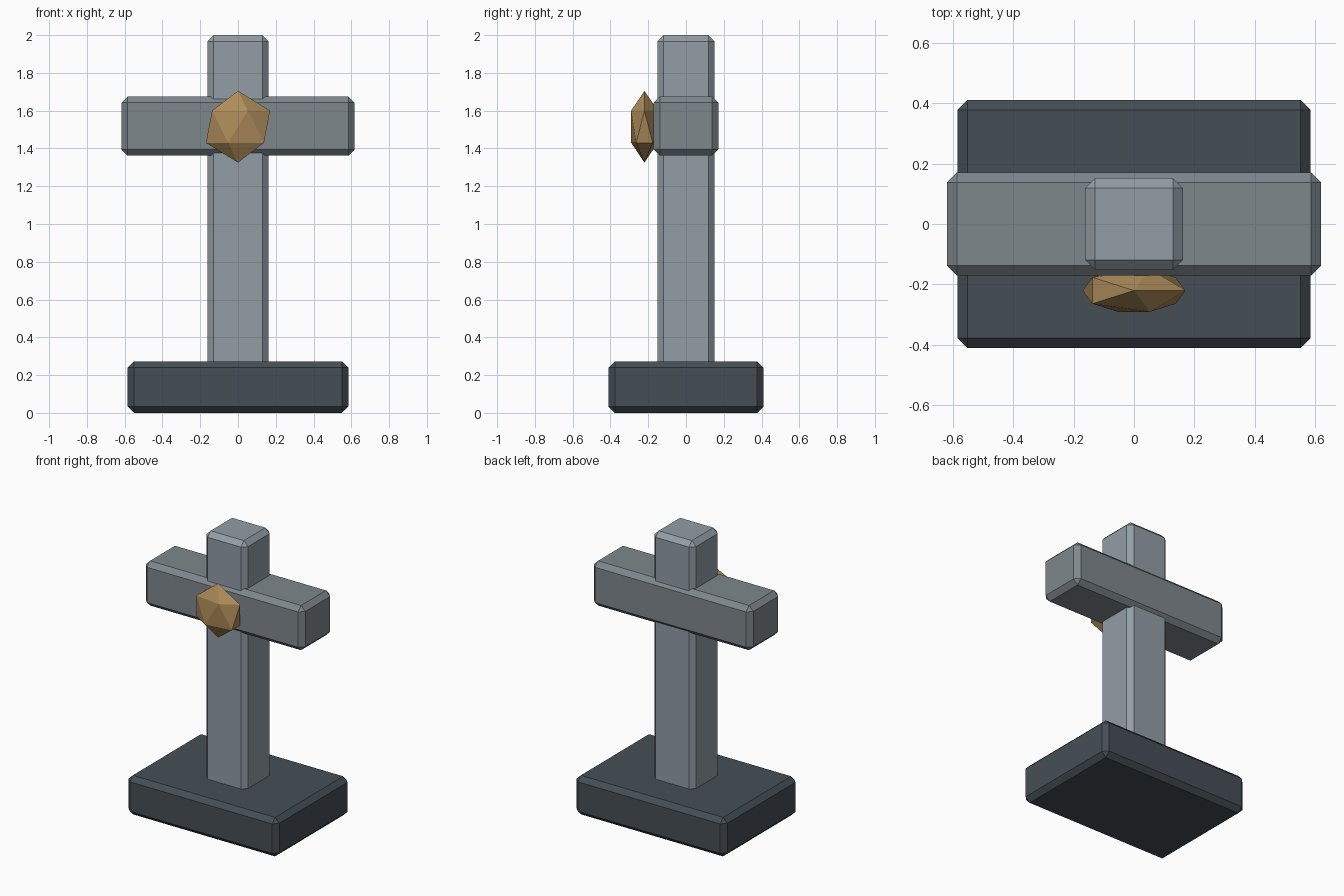
import bpy

if "Cube" in bpy.data.objects:
    bpy.data.objects.remove(bpy.data.objects["Cube"])


def paint(obj, rgb):
    mat = bpy.data.materials.new(obj.name + "_colour")
    mat.diffuse_color = (*rgb, 1.0)
    mat.use_nodes = True
    mat.node_tree.nodes["Principled BSDF"].inputs["Base Color"].default_value = mat.diffuse_color
    obj.data.materials.append(mat)


def block(name, width, depth, z0, z1, rgb, chamfer=0.033):
    """Chamfered box centred on x = y = 0."""
    bpy.ops.mesh.primitive_cube_add(size=1, location=(0, 0, (z0 + z1) / 2))
    obj = bpy.context.object
    obj.name = name
    obj.scale = (width, depth, z1 - z0)
    bpy.ops.object.transform_apply(location=False, rotation=False, scale=True)
    mod = obj.modifiers.new("chamfer", 'BEVEL')
    mod.width = chamfer
    mod.segments = 1
    paint(obj, rgb)
    return obj


# Plinth, upright and crossbar
block("base", 1.168, 0.82, 0.0, 0.273, (0.06, 0.077, 0.092))
block("post", 0.324, 0.304, 0.23, 2.0, (0.29, 0.34, 0.38))
block("crossbar", 1.236, 0.342, 1.362, 1.675, (0.21, 0.245, 0.265))

# Flattened faceted gem set into the front of the crossbar
bpy.ops.mesh.primitive_ico_sphere_add(subdivisions=1, radius=1, location=(0, -0.22, 1.515))
gem = bpy.context.object
gem.name = "gem"
gem.scale = (0.19, 0.083, 0.19)
bpy.ops.object.transform_apply(location=False, rotation=False, scale=True)
paint(gem, (0.42, 0.26, 0.10))
